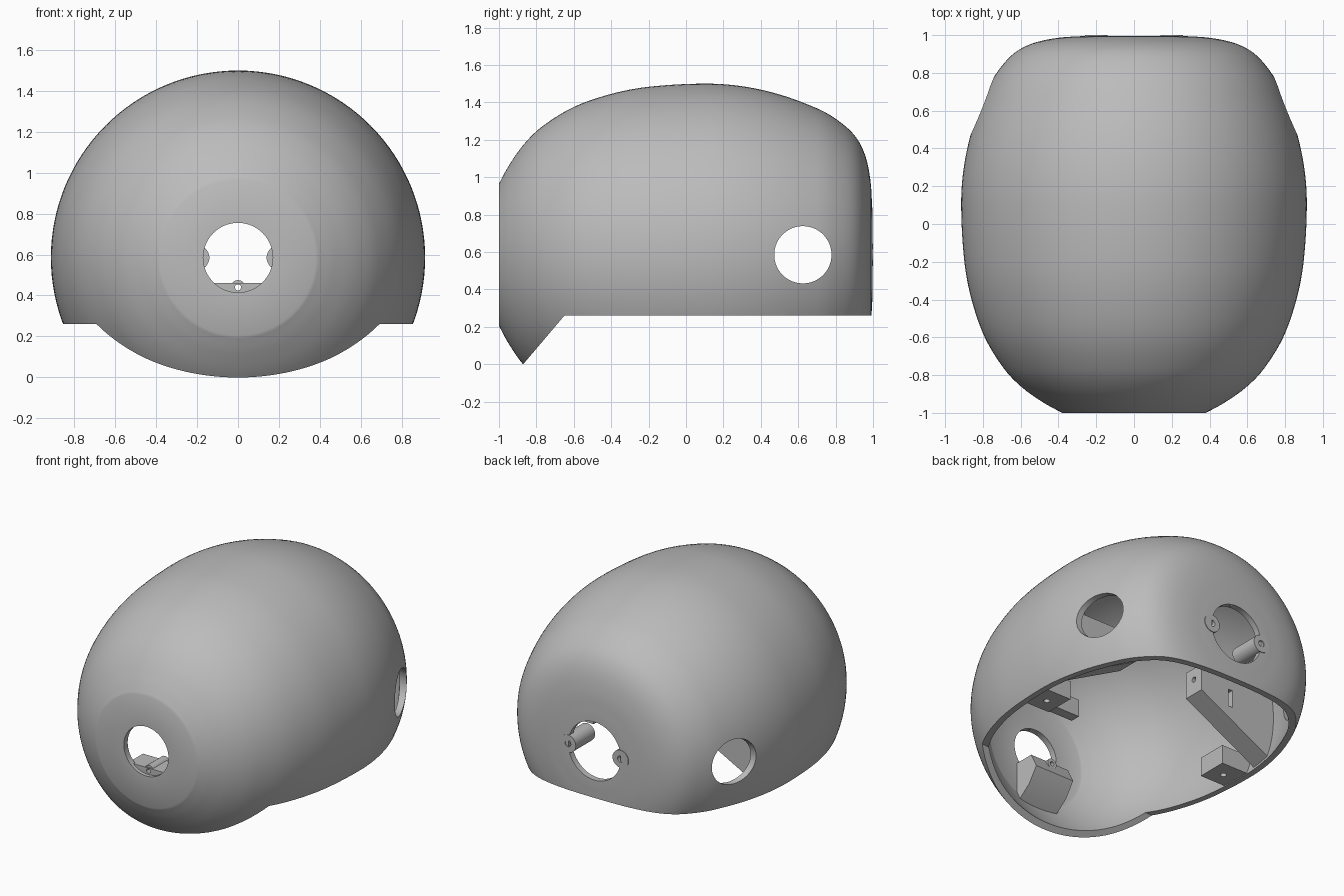
import bpy, bmesh, math
from mathutils import Vector, Matrix
from mathutils.geometry import interpolate_bezier

if "Cube" in bpy.data.objects:
    bpy.data.objects.remove(bpy.data.objects["Cube"], do_unlink=True)

MID = 0.585      # height of the lathe axis
RIM = 0.26       # height of the flat bottom rim

grey = bpy.data.materials.new("plain grey")
grey.use_nodes = True
grey.diffuse_color = (0.5, 0.5, 0.5, 1)
grey.node_tree.nodes["Principled BSDF"].inputs["Base Color"].default_value = (0.5, 0.5, 0.5, 1)


def finish(name, bm):
    bmesh.ops.recalc_face_normals(bm, faces=bm.faces)
    mesh = bpy.data.meshes.new(name)
    bm.to_mesh(mesh)
    bm.free()
    mesh.materials.append(grey)
    obj = bpy.data.objects.new(name, mesh)
    bpy.context.collection.objects.link(obj)
    return obj


def smooth_profile(pts):
    """Rounded curve through (y, radius) points."""
    p = [Vector((0, y, r)) for y, r in pts]
    n = len(p)
    tan = []
    for i in range(n):
        a, b = p[max(i - 1, 0)], p[min(i + 1, n - 1)]
        tan.append((b - a).normalized())
    out = []
    for i in range(n - 1):
        k = (p[i + 1] - p[i]).length / 3
        seg = interpolate_bezier(p[i], p[i] + tan[i] * k, p[i + 1] - tan[i + 1] * k, p[i + 1], 7)
        out += seg[:-1]
    return out + [p[-1]]


PROFILE = smooth_profile([(-1, .38), (-.95, .472), (-.87, .587), (-.77, .685), (-.6, .79),
                          (-.4, .86), (-.2, .898), (.1, .915), (.3, .901), (.5, .857),
                          (.7, .783), (.8, .727), (.9, .64), (.955, .54), (.985, .405),
                          (.996, .25)])


def lathe(name, scale):
    """Closed body of revolution about the y axis."""
    bm = bmesh.new()
    pts = [Vector((0, -1, 0))] + PROFILE + [Vector((0, .996, 0))]
    vs = [bm.verts.new(p * scale + Vector((0, 0, MID))) for p in pts]
    es = [bm.edges.new(pair) for pair in zip(vs, vs[1:])]
    bmesh.ops.spin(bm, geom=vs + es, cent=(0, 0, MID), axis=(0, 1, 0),
                   angle=math.tau, steps=128)
    bmesh.ops.remove_doubles(bm, verts=bm.verts, dist=1e-5)
    return finish(name, bm)


def extrude(name, points, shift):
    """Flat outline pushed along a vector."""
    bm = bmesh.new()
    face = bm.faces.new([bm.verts.new(p) for p in points])
    new = bmesh.ops.extrude_face_region(bm, geom=[face])["geom"]
    bmesh.ops.translate(bm, vec=shift,
                        verts=[v for v in new if isinstance(v, bmesh.types.BMVert)])
    return finish(name, bm)


def prism(name, outline, x0, x1):
    """Outline of (y, z) points pushed along x."""
    return extrude(name, [(x0, y, z) for y, z in outline], (x1 - x0, 0, 0))


def box(name, x, y, z):
    return prism(name, [(y[0], z[0]), (y[1], z[0]), (y[1], z[1]), (y[0], z[1])], *x)


def rod(name, centre, radius, length, axis, sides=48):
    bm = bmesh.new()
    turn = {"X": Matrix.Rotation(math.pi / 2, 4, "Y"),
            "Y": Matrix.Rotation(math.pi / 2, 4, "X"), "Z": Matrix()}[axis]
    bmesh.ops.create_cone(bm, cap_ends=True, segments=sides, radius1=radius, radius2=radius,
                          depth=length, matrix=Matrix.Translation(centre) @ turn)
    return finish(name, bm)


def boolean(obj, tool, operation="DIFFERENCE", keep=False):
    mod = obj.modifiers.new("cut", "BOOLEAN")
    mod.operation, mod.solver, mod.object = operation, "EXACT", tool
    bpy.context.view_layer.objects.active = obj
    bpy.ops.object.modifier_apply(modifier=mod.name)
    if not keep:
        bpy.data.objects.remove(tool, do_unlink=True)


def shade(obj):
    bpy.ops.object.select_all(action="DESELECT")
    obj.select_set(True)
    bpy.context.view_layer.objects.active = obj
    bpy.ops.object.shade_smooth_by_angle(angle=math.radians(42))


# Hollow shell with open underside
shell = lathe("shell", 1)
boolean(shell, lathe("hollow", .958))
boolean(shell, prism("underside_cutter", [(-.65, RIM), (1.2, RIM), (1.2, -.6),
                                          (-1.378, -.6)], -1.2, 1.2))

# Front, back and side openings
boolean(shell, rod("front_opening", (0, -1, MID), .17, .4, "Y", 96))
boolean(shell, rod("back_opening", (0, 1, MID), .2, .4, "Y", 96))
boolean(shell, rod("side_openings", (0, .625, MID), .153, 3, "X", 96))
shade(shell)

# Volume that trims the inner brackets to the wall
core = lathe("trim_volume", .975)

# Front bracket below the front opening
bracket = prism("front_bracket", [(-1, .46), (-.82, .46), (-.77, .36), (-.84, .26), (-1, .14)],
                -.15, .15)
boolean(bracket, core, "INTERSECT", keep=True)
lug = rod("front_screw_lug", (0, -.88, .44), .035, .17, "Y")
for part in (bracket, lug):
    boolean(part, rod("screw_hole", (0, -.88, .44), .015, .5, "Y", 24))
    shade(part)

# Single thin ledge on the left wall
ledge = box("left_ledge", (.34, 1), (-.2, -.13), (.36, .48))
boolean(ledge, core, "INTERSECT", keep=True)
shade(ledge)

for side, s in (("left", 1), ("right", -1)):
    # Screw posts at the edge of the back opening
    post = rod(side + "_back_post", (s * .2, .895, MID), .06, .21, "Y")
    boolean(post, rod("screw_hole", (s * .2, .95, MID), .022, .24, "Y", 24))
    shade(post)

    # Screw pads just above the rim
    pad = box(side + "_rim_pad", (s * .62, s * 1), (-.09, .12), (RIM + .01, .4))
    boolean(pad, core, "INTERSECT", keep=True)
    boolean(pad, rod("screw_hole", (s * .72, .01, .3), .02, .12, "Z", 24))
    shade(pad)

    # Wall gussets with a sloping underside, a slot and a screw hole
    gusset = extrude(side + "_wall_gusset",
                     [(s * x, .185, z) for x, z in ((.27, .575), (.27, .76), (1, .76), (1, .19))],
                     (0, .15, 0))
    boolean(gusset, core, "INTERSECT", keep=True)
    boolean(gusset, box("slot", (s * .49, s * .52), (.29, .4), (.54, .66)))
    boolean(gusset, rod("screw_hole", (s * .27, .26, .68), .018, .12, "X", 24))
    shade(gusset)

    # Short studs hanging from the roof
    stud = rod(side + "_roof_stud", (s * .25, -.27, 1.35), .06, .28, "Z")
    boolean(stud, core, "INTERSECT", keep=True)
    boolean(stud, rod("screw_hole", (s * .25, -.27, 1.21), .022, .16, "Z", 24))
    shade(stud)

bpy.data.objects.remove(core, do_unlink=True)
